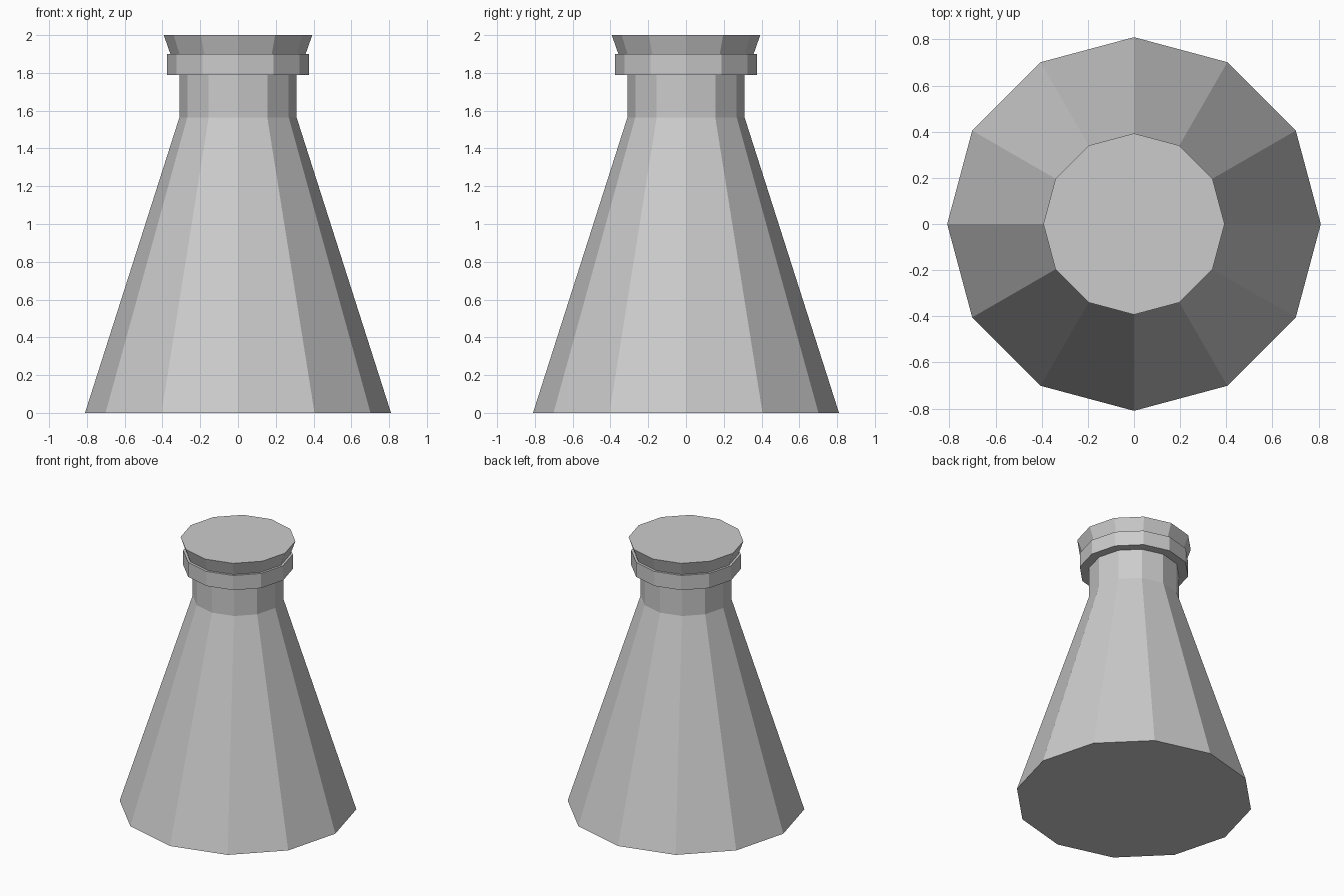
import bpy
import bmesh
from math import cos, sin, pi

SIDES = 12

cube = bpy.data.objects.get("Cube")
if cube:
    bpy.data.objects.remove(cube, do_unlink=True)

# Single grey material
grey = bpy.data.materials.new("plain grey")
grey.use_nodes = True
color = (0.6, 0.6, 0.6, 1)
grey.diffuse_color = color
grey.node_tree.nodes["Principled BSDF"].inputs["Base Color"].default_value = color


def lathe(name, profile):
    """Closed, flat-shaded solid turned from (radius, height) points."""
    bm = bmesh.new()
    rings = [[bm.verts.new((r * cos(2 * pi * i / SIDES), r * sin(2 * pi * i / SIDES), z))
              for i in range(SIDES)] for r, z in profile]
    for low, high in zip(rings, rings[1:]):
        for i in range(SIDES):
            j = (i + 1) % SIDES
            bm.faces.new((low[i], low[j], high[j], high[i]))
    bm.faces.new(rings[0][::-1])
    bm.faces.new(rings[-1])
    mesh = bpy.data.meshes.new(name)
    bm.to_mesh(mesh)
    bm.free()
    mesh.materials.append(grey)
    obj = bpy.data.objects.new(name, mesh)
    bpy.context.collection.objects.link(obj)
    return obj


# Conical flask body with its straight neck
lathe("flask_body", [(0.81, 0), (0.31, 1.565), (0.31, 1.79)])
# Collar around the mouth
lathe("neck_collar", [(0.375, 1.79), (0.375, 1.9)])
# Flared stopper
lathe("stopper", [(0.358, 1.9), (0.393, 2.0)])
